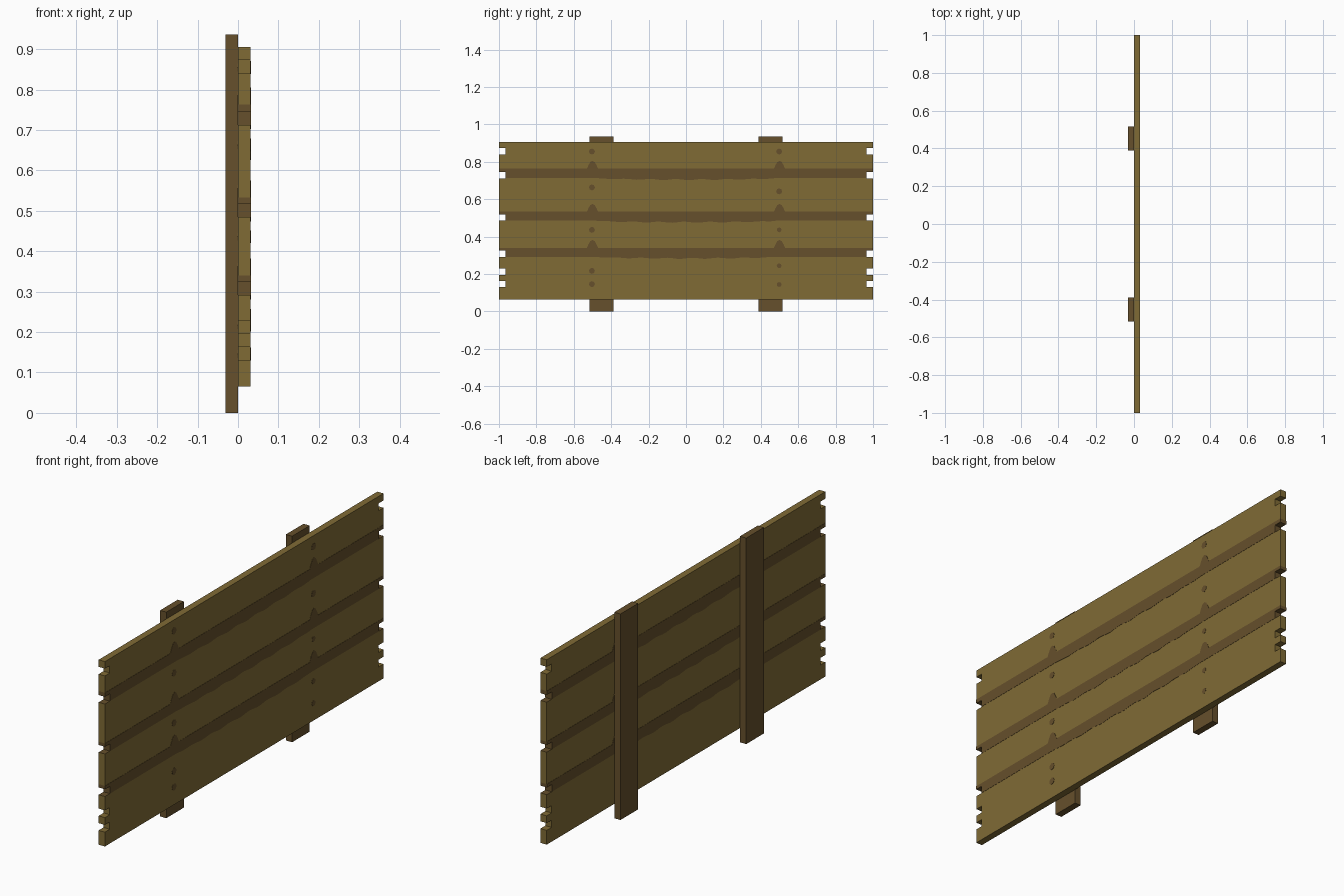
import bpy, bmesh, math

if "Cube" in bpy.data.objects:
    bpy.data.objects.remove(bpy.data.objects["Cube"])


def material(name, colour):
    mat = bpy.data.materials.new(name)
    mat.use_nodes = True
    mat.diffuse_color = colour
    mat.node_tree.nodes["Principled BSDF"].inputs["Base Color"].default_value = colour
    return mat


PLANK = material("light wood", (0.216, 0.147, 0.036, 1))
DARK = material("dark wood", (0.133, 0.080, 0.025, 1))


def prism(name, outline, x0, x1, *mats):
    """Extrude a (y, z) outline along x."""
    bm = bmesh.new()
    face = bm.faces.new([bm.verts.new((x0, y, z)) for y, z in outline])
    new = bmesh.ops.extrude_face_region(bm, geom=[face])["geom"]
    verts = [v for v in new if isinstance(v, bmesh.types.BMVert)]
    bmesh.ops.translate(bm, verts=verts, vec=(x1 - x0, 0, 0))
    bmesh.ops.recalc_face_normals(bm, faces=bm.faces)
    mesh = bpy.data.meshes.new(name)
    bm.to_mesh(mesh)
    bm.free()
    for m in mats:
        mesh.materials.append(m)
    obj = bpy.data.objects.new(name, mesh)
    bpy.context.collection.objects.link(obj)
    return obj


def plates(name, outline):
    """Thin painted plates on both faces of the board."""
    prism(name + "_right", outline, THICK, THICK + SKIN, DARK)
    prism(name + "_left", outline, -SKIN, 0, DARK)


THICK, SKIN = 0.031, 0.001
BOTTOM, TOP = 0.065, 0.905
NOTCH, NOTCH_HEIGHT = 0.965, 0.033
notches = [0.13, 0.196, 0.292, 0.485, 0.712, 0.84]
stripes = [(0.292, 0.34), (0.485, 0.533), (0.713, 0.763)]

# Board with notched ends; a corner at each stripe top splits the end faces
end = [(1, BOTTOM)]
for z in notches:
    end += [(1, z), (NOTCH, z), (NOTCH, z + NOTCH_HEIGHT), (1, z + NOTCH_HEIGHT)]
    end += [(1, hi) for lo, hi in stripes if abs(lo - z) < 0.005]
end.append((1, TOP))
outline = end + [(-y, z) for y, z in reversed(end)]
board = prism("board", outline, 0, THICK, PLANK, DARK)
for face in board.data.polygons:
    on_edge = abs(face.normal.x) < 0.5
    if on_edge and any(lo - 0.002 <= face.center.z <= hi for lo, hi in stripes):
        face.material_index = 1

# Dark gaps between planks: wavy below, a knot bump above at each post
bump = [(-0.03, 0), (-0.022, 0.018), (-0.012, 0.036), (0, 0.042),
        (0.012, 0.036), (0.022, 0.018), (0.03, 0)]
for i, (lo, hi) in enumerate(stripes):
    lower = [(-NOTCH, lo)]
    for k in range(41):
        y = -0.48 + 0.024 * k
        sag = 0.008 * math.cos(y / 0.48 * math.pi / 2) ** 0.5 if abs(y) < 0.479 else 0
        lower.append((y, lo - sag * (1 + 0.4 * math.sin(k * 1.1 + i * 2))))
    lower.append((NOTCH, lo))
    upper = [(c + y, hi + z) for c in (-0.5, 0.5) for y, z in bump]
    ends = [(1, lo + NOTCH_HEIGHT), (1, hi)]
    left_end = [(-y, z) for y, z in reversed(ends)]
    plates(f"plank_gap_{i + 1}",
           lower + [(NOTCH, lo + NOTCH_HEIGHT)] + ends + upper[::-1]
           + left_end + [(-NOTCH, lo + NOTCH_HEIGHT)])

# Nail heads over the posts
nails = {-0.503: [0.855, 0.663, 0.436, 0.217, 0.146],
         0.498: [0.855, 0.642, 0.436, 0.244, 0.144]}
for y, heights in nails.items():
    for n, z in enumerate(heights):
        r = 0.016 if y < 0 or n < 2 else 0.013
        ring = [(y + r * math.cos(a * math.pi / 4), z + r * math.sin(a * math.pi / 4))
                for a in range(8)]
        plates(f"nail_{'front' if y < 0 else 'back'}_{n + 1}", ring)

# Two posts behind the board
for name, side in (("front_post", -1), ("back_post", 1)):
    a, b = 0.388 * side, 0.515 * side
    prism(name, [(a, 0), (b, 0), (b, 0.936), (a, 0.936)], -0.031, 0, DARK)
